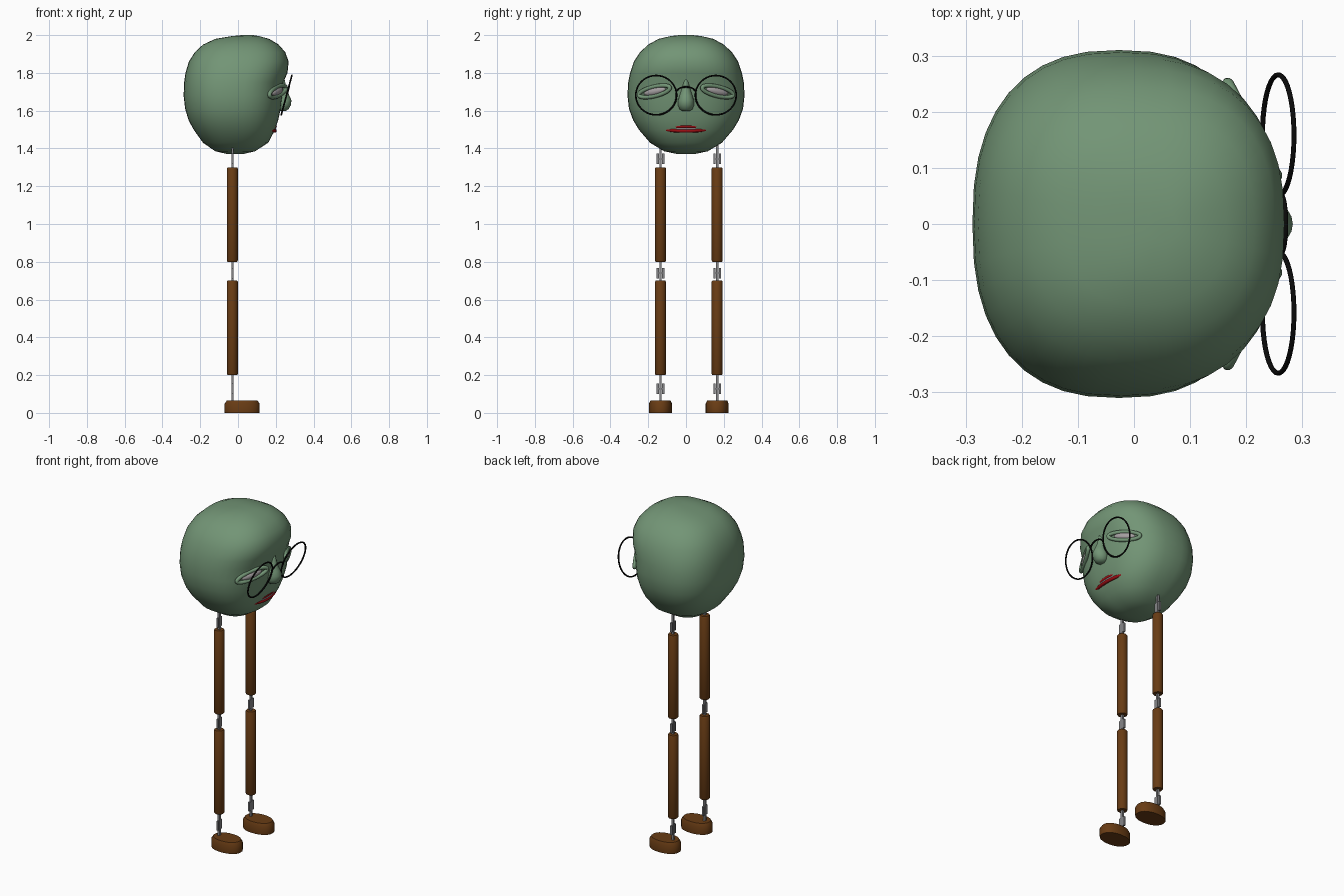
import bpy, bmesh, math
from mathutils import Vector, Matrix

cube = bpy.data.objects.get("Cube")
if cube:
    bpy.data.objects.remove(cube)


def material(name, rgb, rough=0.6):
    m = bpy.data.materials.new(name)
    m.use_nodes = True
    m.diffuse_color = (*rgb, 1)
    bsdf = m.node_tree.nodes["Principled BSDF"]
    bsdf.inputs["Base Color"].default_value = (*rgb, 1)
    bsdf.inputs["Roughness"].default_value = rough
    return m


GREEN = material("sage green skin", (0.17, 0.30, 0.18))
BROWN = material("brown wood", (0.14, 0.045, 0.007))
STEEL = material("grey metal", (0.24, 0.24, 0.25))
WHITE = material("pale grey eye", (0.38, 0.35, 0.36))
RED = material("lip red", (0.32, 0.004, 0.006))
BLACK = material("black wire", (0.003, 0.003, 0.003))


def finish(name, bm, mat, angle=40):
    bmesh.ops.recalc_face_normals(bm, faces=bm.faces)
    mesh = bpy.data.meshes.new(name)
    bm.to_mesh(mesh)
    bm.free()
    mesh.materials.append(mat)
    obj = bpy.data.objects.new(name, mesh)
    bpy.context.collection.objects.link(obj)
    bpy.ops.object.select_all(action='DESELECT')
    obj.select_set(True)
    bpy.context.view_layer.objects.active = obj
    bpy.ops.object.shade_smooth_by_angle(angle=math.radians(angle))
    return obj


def loft(name, rows, mat, sides, power=2.0, cy=0.0, angle=40):
    """Stack rounded sections; each row is (z, back x, front x, half width)."""
    bm = bmesh.new()
    rings = []
    for z, back, front, half in rows:
        ring = []
        for i in range(sides):
            a = math.tau * i / sides
            c, s = math.cos(a), math.sin(a)
            u = math.copysign(abs(c) ** (2 / power), c)
            v = math.copysign(abs(s) ** (2 / power), s)
            ring.append(bm.verts.new(((back + front) / 2 + u * (front - back) / 2, cy + v * half, z)))
        rings.append(ring)
    for low, high in zip(rings, rings[1:]):
        for i in range(sides):
            j = (i + 1) % sides
            bm.faces.new((low[i], low[j], high[j], high[i]))
    bm.faces.new(rings[0][::-1])
    bm.faces.new(rings[-1])
    return finish(name, bm, mat, angle)


def tube(name, points, radius, mat, closed=False):
    """Round wire along a path of points; a list of radii tapers it."""
    curve = bpy.data.curves.new(name, 'CURVE')
    curve.dimensions = '3D'
    curve.bevel_depth = 1
    curve.bevel_resolution = 2
    curve.use_fill_caps = True
    spline = curve.splines.new('POLY')
    spline.points.add(len(points) - 1)
    for p, co in zip(spline.points, points):
        p.co = (*co, 1)
        p.radius = radius
    spline.use_cyclic_u = closed
    helper = bpy.data.objects.new(name, curve)
    bpy.context.collection.objects.link(helper)
    bpy.context.view_layer.update()
    mesh = bpy.data.meshes.new_from_object(helper.evaluated_get(bpy.context.evaluated_depsgraph_get()))
    bpy.data.objects.remove(helper)
    bm = bmesh.new()
    bm.from_mesh(mesh)
    bpy.data.meshes.remove(mesh)
    return finish(name, bm, mat, 60)


def ellipsoid(name, frame, size, mat):
    bm = bmesh.new()
    bmesh.ops.create_uvsphere(bm, u_segments=24, v_segments=12, radius=1,
                              matrix=frame @ Matrix.Diagonal((*size, 1)))
    return finish(name, bm, mat, 80)


def box(name, center, size, mat):
    bm = bmesh.new()
    bmesh.ops.create_cube(bm, size=1, matrix=Matrix.Translation(center) @ Matrix.Diagonal((*size, 1)))
    return finish(name, bm, mat)


# Head with overhanging brow
head_rows = [
    (1.371, -0.06, 0.03, 0.05), (1.385, -0.12, 0.09, 0.115), (1.43, -0.185, 0.16, 0.19),
    (1.50, -0.235, 0.197, 0.25), (1.55, -0.262, 0.213, 0.28), (1.61, -0.28, 0.226, 0.302),
    (1.68, -0.288, 0.235, 0.31), (1.75, -0.285, 0.24, 0.306), (1.80, -0.278, 0.262, 0.296),
    (1.86, -0.26, 0.268, 0.276), (1.91, -0.228, 0.25, 0.243), (1.95, -0.185, 0.215, 0.20),
    (1.98, -0.12, 0.165, 0.145), (1.995, -0.03, 0.11, 0.08), (2.0, 0.02, 0.08, 0.035)]
loft("head", head_rows, GREEN, 40, power=2.45, angle=80)

# Nose: narrow bridge swelling to a round tip
nose_rows = [
    (1.597, 0.215, 0.25, 0.018), (1.608, 0.20, 0.268, 0.034), (1.63, 0.19, 0.28, 0.043),
    (1.655, 0.19, 0.283, 0.042), (1.68, 0.20, 0.272, 0.034), (1.71, 0.20, 0.258, 0.025),
    (1.75, 0.20, 0.25, 0.015), (1.775, 0.215, 0.245, 0.005)]
loft("nose", nose_rows, GREEN, 20, angle=80)

# Eyes with lids, and spectacle rims
RING = [math.tau * i / 40 for i in range(40)]
lean = Vector((0.058, 0, 0.215)).normalized()
for side, word in ((1, "left"), (-1, "right")):
    along = Vector((-0.10, side * 0.19, -0.045)).normalized()
    out = along.cross(Vector((0, 0, 1))) * side
    out.normalize()
    up = out.cross(along)
    center = Vector((0.205, side * 0.165, 1.702))
    frame = Matrix((along, up, out)).transposed().to_4x4()
    frame.translation = center
    lids = [center + along * 0.095 * math.cos(a) + up * 0.025 * math.sin(a) + out * 0.006 for a in RING]
    tube(word + "_eyelids", lids, 0.011, GREEN, True)
    ellipsoid(word + "_eyeball", frame, (0.065, 0.021, 0.018), WHITE)
    rim_center = Vector((0.257, side * 0.158, 1.682))
    rim = [rim_center + Vector((0, 0.108 * math.cos(a), 0)) + lean * 0.108 * math.sin(a) for a in RING]
    tube(word + "_spectacle_rim", rim, 0.0045, BLACK, True)

# Spectacle bridge arching over the nose
bridge = []
for i in range(13):
    a = math.pi * i / 12
    bridge.append(Vector((0.262, 0.052 * math.cos(a), 1.695)) + lean * 0.032 * math.sin(a))
tube("spectacle_bridge", bridge, 0.0045, BLACK)

# Mouth: lips bent around the face, with teeth between
lips = []
for a in RING:
    y = 0.112 * math.cos(a)
    lips.append((0.196 - 1.9 * y * y, y, 1.505 + 0.012 * math.sin(a)))
tube("lips", lips, 0.0095, RED, True)
ellipsoid("teeth", Matrix.Translation((0.19, 0, 1.505)), (0.012, 0.065, 0.01), WHITE)

# Legs: turned wooden rods, metal joints and oval feet
LEG_X = -0.03
for leg_y, word in ((0.165, "left"), (-0.135, "right")):
    for low, part in ((0.2, "shin"), (0.8, "thigh")):
        r = 0.029
        rows = [(low + dz, LEG_X - r * k, LEG_X + r * k, r * k)
                for dz, k in ((0, 0.88), (0.006, 1), (0.494, 1), (0.5, 0.88))]
        loft(f"{word}_{part}", rows, BROWN, 16, cy=leg_y)
    for low, high, mid, part in ((0.05, 0.21, 0.128, "ankle"), (0.69, 0.81, 0.74, "knee"),
                                 (1.29, 1.42, 1.345, "hip")):
        box(f"{word}_{part}_tongue", (LEG_X, leg_y, (low + high) / 2), (0.011, 0.013, high - low), STEEL)
        for s in (-1, 1):
            box(f"{word}_{part}_fork_{'inner' if s * leg_y < 0 else 'outer'}",
                (LEG_X, leg_y + s * 0.0145, mid), (0.011, 0.011, 0.055), STEEL)
        box(f"{word}_{part}_pin", (LEG_X, leg_y, mid), (0.006, 0.04, 0.006), STEEL)
    foot = [(z, 0.022 - 0.093 * k, 0.022 + 0.093 * k, 0.061 * k)
            for z, k in ((0, 0.99), (0.008, 1), (0.048, 1), (0.065, 0.88))]
    loft(f"{word}_foot", foot, BROWN, 28, power=2.2, cy=leg_y)
